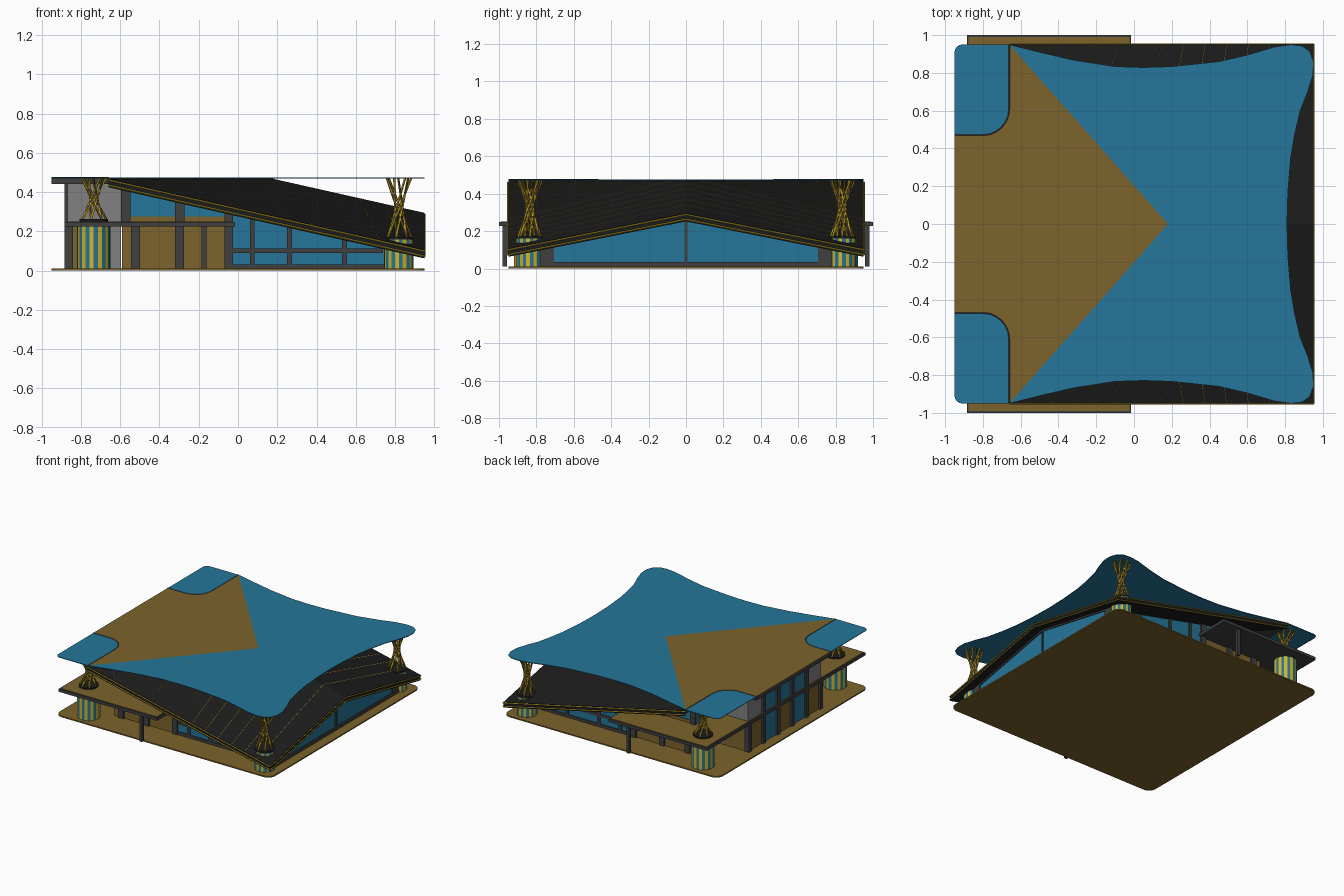
import bpy, bmesh, math
from mathutils import Vector

if "Cube" in bpy.data.objects:
    bpy.data.objects.remove(bpy.data.objects["Cube"])


def mat(name, r, g, b):
    m = bpy.data.materials.new(name)
    m.diffuse_color = (r, g, b, 1)
    m.use_nodes = True
    m.node_tree.nodes["Principled BSDF"].inputs["Base Color"].default_value = m.diffuse_color
    return m


BROWN = mat("brown", .2, .125, .025)
BLUE = mat("blue", .018, .18, .32)
YELLOW = mat("yellow", .65, .46, .02)
BLACK = mat("black", .012, .012, .012)
DARK = mat("dark_grey", .05, .05, .05)
GREY = mat("grey", .22, .22, .22)


def finish(name, bm, *mats):
    bmesh.ops.recalc_face_normals(bm, faces=bm.faces)
    me = bpy.data.meshes.new(name)
    bm.to_mesh(me)
    bm.free()
    for m in mats:
        me.materials.append(m)
    ob = bpy.data.objects.new(name, me)
    bpy.context.collection.objects.link(ob)
    return ob


def prism(name, pts, vec, m):
    bm = bmesh.new()
    f = bm.faces.new([bm.verts.new(p) for p in pts])
    r = bmesh.ops.extrude_face_region(bm, geom=[f], use_keep_orig=True)
    vs = [v for v in r["geom"] if isinstance(v, bmesh.types.BMVert)]
    bmesh.ops.translate(bm, vec=vec, verts=vs)
    return finish(name, bm, m)


def plate(name, pts, z0, z1, m):
    return prism(name, [(x, y, z0) for x, y in pts], (0, 0, z1 - z0), m)


def box(name, x0, x1, y0, y1, z0, z1, m):
    return plate(name, [(x0, y0), (x1, y0), (x1, y1), (x0, y1)], z0, z1, m)


def bars(name, segs, r, m, sides=5):
    bm = bmesh.new()
    for p, q in segs:
        p, q = Vector(p), Vector(q)
        M = (q - p).to_track_quat('Z', 'Y').to_matrix().to_4x4()
        M.translation = (p + q) / 2
        bmesh.ops.create_cone(bm, cap_ends=True, segments=sides, radius1=r,
                              radius2=r, depth=(q - p).length, matrix=M)
    return finish(name, bm, m)


def arc(cx, cy, r, a0, a1, n=6):
    return [(cx + r * math.cos(math.radians(a0 + (a1 - a0) * i / n)),
             cy + r * math.sin(math.radians(a0 + (a1 - a0) * i / n))) for i in range(n + 1)]


def roof(x, y):
    return min(.475, .475 - .225 * (x + .66) + .199 * (.95 - abs(y)))


# ground plate
r, c = .06, .89
plate("ground_plate", arc(c, c, r, 0, 90) + arc(-c, c, r, 90, 180)
      + arc(-c, -c, r, 180, 270) + arc(c, -c, r, 270, 360), 0, .01, BROWN)

# upper floor slab with decking
box("balcony_slab", -.885, -.015, -1, 1, .226, .249, DARK)
box("balcony_deck", -.875, -.025, -.99, .99, .249, .252, BROWN)

# flat roof terrace with scooped corners
half = [(-.95, .47)] + arc(-.80, .61, .14, -90, 0) + [(-.66, .95)]
deck = half + [(.18, 0)] + [(x, -y) for x, y in reversed(half)]
plate("terrace_slab", deck, .442, .47, DARK)
plate("terrace_deck", deck, .47, .476, BROWN)

# canopy sheet: right half outline is mirrored
edge = [(-.66, .95), (-.5, .91), (-.32, .868), (-.1, .834), (.05, .829), (.2, .834), (.45, .86),
        (.6, .895), (.74, .937), (.83, .95), (.89, .943), (.93, .915), (.95, .86), (.948, .79),
        (.92, .7), (.88, .6), (.85, .47), (.83, .35), (.815, .17), (.81, 0)]
sheet = edge + [(x, -y) for x, y in reversed(edge[:-1])] + [(.18, 0)]
plate("canopy_sheet", sheet, .471, .476, BLUE)

for s, side in ((1, "back"), (-1, "front")):
    # canopy corner patches
    patch = [(-.66, .95)] + arc(-.91, .91, .04, 90, 180, 4) + half[:-1]
    plate(side + "_canopy_corner", [(x, s * y) for x, y in patch], .471, .4755, BLUE)
    bars(side + "_canopy_corner_trim", [((a[0], s * a[1], .474), (b[0], s * b[1], .474))
         for a, b in zip(half, half[1:])], .004, DARK)

    # sloping roof half with yellow edge trim and seams
    corners = [(-.66, .95), (.18, 0), (.95, 0), (.95, .95)]
    prism(side + "_roof_slope", [(x, s * y, roof(x, y) - .007) for x, y in corners],
          (0, 0, -.043), BLACK)
    trim = []
    for d in (.014, .04):
        e = (.952, s * .952, roof(.95, .95) - d)
        trim += [((-.66, s * .952, .475 - d), e), (e, (.952, 0, roof(.95, 0) - d))]
    bars(side + "_roof_trim", trim, .004, YELLOW, 4)
    seams = []
    for i in range(1, 14):
        u = i / 14
        x = -.66 + 1.61 * u
        t = -.66 + 1.55 * u ** 1.25
        ty = max(0, .95 - (t + .66) * .95 / .84)
        seams.append(((t, s * ty, roof(t, ty) - .008), (x, s * .95, roof(x, .95) - .008)))
    bars(side + "_roof_seams", seams, .002, YELLOW, 4)

    # long glazed wall following the roof underside
    w = .72

    def wall(name, x0, x1, z0, m, y=w, top=None, n=1):
        t0 = min(top or 9, roof(x0, y) - .045)
        t1 = min(top or 9, roof(x1, y) - .045)
        prism(side + name, [(x0, s * y, z0), (x1, s * y, z0), (x1, s * y, t1), (x0, s * y, t0)],
              (0, -s * .02, 0), m)

    wall("_ground_wall", -.57, -.03, .01, BROWN, top=.23)
    wall("_ground_glass", -.03, .86, .01, BLUE)
    wall("_upper_glass", -.57, -.03, .25, BLUE)
    wall("_upper_sill", -.55, -.05, .25, BROWN, .725, .275)
    for i, (a, b) in enumerate(((-.595, -.548), (-.32, -.272), (-.07, -.025))):
        wall("_upper_post_%d" % i, a, b, .25, DARK, .735)
    for i, (a, b) in enumerate(((-.545, -.5), (-.32, -.275), (-.07, -.025))):
        wall("_ground_post_%d" % i, a, b, .01, DARK, .735, .23)
    for i, x in enumerate((.06, .25, .53)):
        wall("_mullion_%d" % i, x, x + .025, .01, DARK, .73)
    wall("_glass_sill", -.03, .86, .01, DARK, .73, .032)
    prism(side + "_glass_rail", [(-.03, s * .728, .09), (.74, s * .728, .09),
          (.74, s * .728, .112), (-.03, s * .728, .112)], (0, -s * .02, 0), DARK)
    box(side + "_balcony_prop", -.185, -.16, s * .97 - .012, s * .97 + .012, .01, .23, DARK)

    # return walls behind the corner columns
    ya, yb = sorted((s * .44, s * .46))
    box(side + "_return_wall_upper", -.87, -.57, ya, yb, .25, .445, GREY)
    box(side + "_return_wall_lower", -.86, -.65, ya, yb, .01, .23, BROWN)
    box(side + "_return_wall_pier", -.65, -.595, ya, yb, .01, .23, GREY)
    yc, yd = sorted((s * .44, s * .72))
    box(side + "_inner_wall_lower", -.59, -.57, yc, yd, .01, .23, BROWN)
    box(side + "_inner_wall_upper", -.59, -.57, yc, yd, .25, .445, BLUE)

    # corner columns: striped drum, foot plate and crossed-rod hourglass
    for cx, cy, rad, ztop, foot, end in ((-.735, .835, .085, .228, .252, "left"),
                                         (.82, .835, .075, .16, .16, "right")):
        name = "%s_%s" % (side, end)
        bm = bmesh.new()
        bmesh.ops.create_cone(bm, cap_ends=True, segments=24, radius1=rad, radius2=rad,
                              depth=ztop - .01)
        k = 0
        for f in bm.faces:
            if len(f.verts) == 4:
                ang = math.atan2(f.calc_center_median().y, f.calc_center_median().x)
                f.material_index = int(math.floor(ang / (math.pi / 12))) % 2
        drum = finish(name + "_drum", bm, BLUE, YELLOW)
        drum.location = (cx, s * cy, (ztop + .01) / 2)
        bars(name + "_foot", [((cx, s * cy, foot - .002), (cx, s * cy, foot + .012))],
             .072, BLACK, 24)
        for dirn, m in ((1, YELLOW), (-1, BROWN)):
            rods = []
            for i in range(7):
                a = i * math.tau / 7
                b = a + dirn * math.radians(145)
                rods.append(((cx + .064 * math.cos(a), s * cy + .064 * math.sin(a), foot + .01),
                             (cx + .064 * math.cos(b), s * cy + .064 * math.sin(b), .472)))
            bars(name + "_rods_%s" % ("a" if dirn > 0 else "b"), rods, .006, m)

# right gable glass and frame
gy = [-.8, .8, .8, 0, -.8]
prism("gable_glass", [(.85, -.78, .01), (.85, .78, .01), (.85, .78, roof(.85, .78) - .045),
      (.85, 0, roof(.85, 0) - .045), (.85, -.78, roof(.85, .78) - .045)], (.015, 0, 0), BLUE)
box("gable_sill", .85, .875, -.78, .78, .01, .035, DARK)
box("gable_mullion", .85, .873, -.008, .008, .01, roof(.86, 0) - .045, DARK)
for s, side in ((1, "back"), (-1, "front")):
    y0, y1 = sorted((s * .705, s * .78))
    box(side + "_gable_pier", .85, .873, y0, y1, .01, roof(.86, .78) - .04, DARK)
    prism(side + "_gable_rafter", [(.855, 0, roof(.86, 0) - .045), (.855, 0, roof(.86, 0) - .065),
          (.855, s * .78, roof(.86, .78) - .065), (.855, s * .78, roof(.86, .78) - .045)],
          (.018, 0, 0), DARK)

# left entrance facade: panels between double-height posts
panels = [(-.45, -.27, GREY, BROWN), (-.27, -.09, BLUE, BLUE), (-.09, .09, BLUE, BROWN),
          (.09, .27, BLUE, BLUE), (.27, .45, GREY, BROWN)]
for i, (a, b, up, low) in enumerate(panels):
    box("entrance_upper_panel_%d" % i, -.87, -.85, a, b, .25, .445, up)
    box("entrance_lower_panel_%d" % i, -.87, -.85, a, b, .01, .23, low)
for i, y in enumerate((-.45, -.27, -.09, .09, .27, .45)):
    box("entrance_post_%d" % i, -.885, -.84, y - .018, y + .018, .01, .226 if abs(y) > .4 else .445, DARK)
